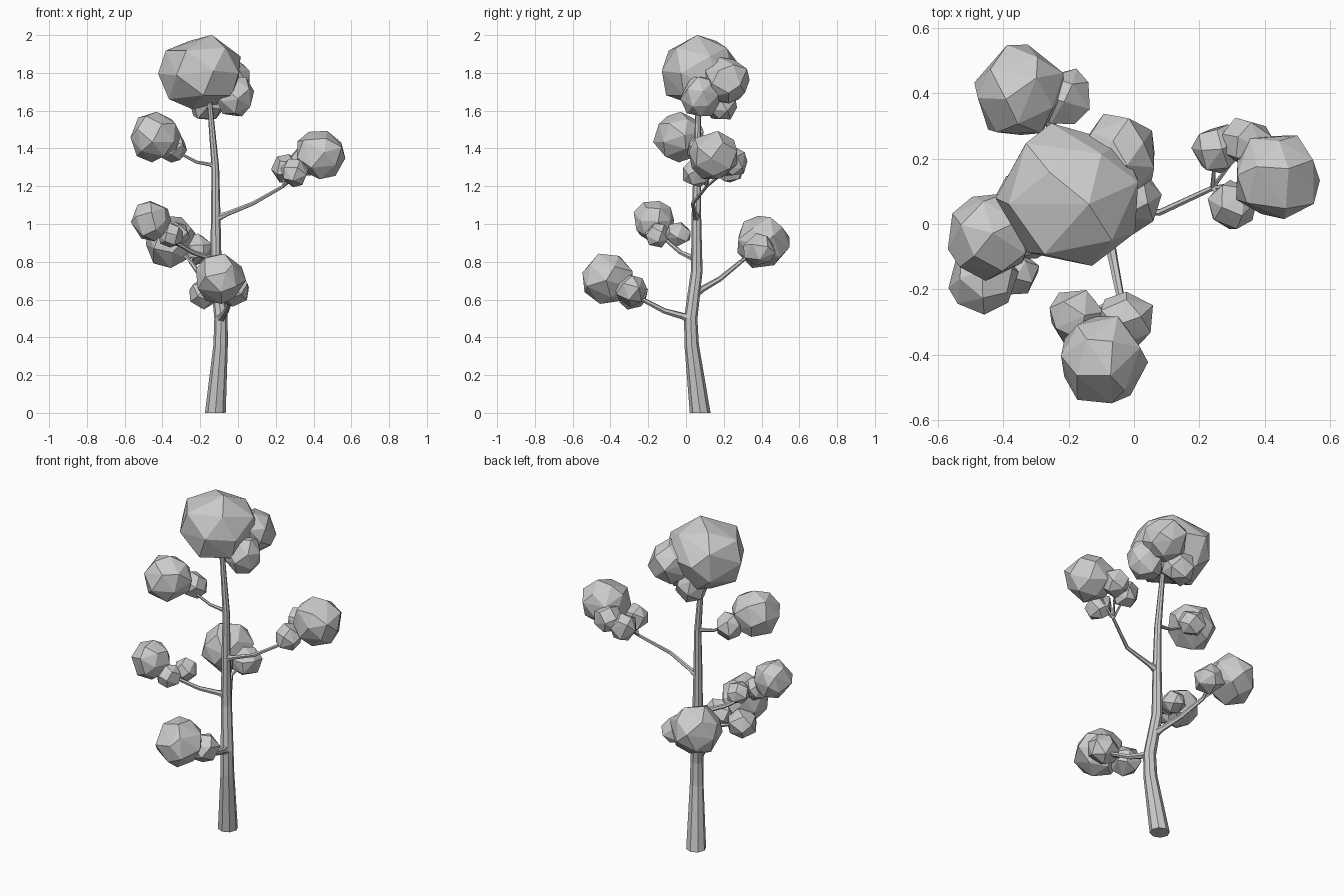
import bpy, bmesh, math, random
from mathutils import Vector, Matrix

if "Cube" in bpy.data.objects:
    bpy.data.objects.remove(bpy.data.objects["Cube"])

random.seed(7)
GOLDEN = math.pi * (3 - math.sqrt(5))


def finish(bm, name):
    bmesh.ops.recalc_face_normals(bm, faces=bm.faces)
    me = bpy.data.meshes.new(name)
    bm.to_mesh(me)
    bm.free()
    bpy.context.collection.objects.link(bpy.data.objects.new(name, me))


def tube(bm, path, radii, sides):
    """Tapered limb along a path."""
    P = [Vector(p) for p in path]
    rings, u = [], None
    for i, p in enumerate(P):
        d = (P[min(i + 1, len(P) - 1)] - P[max(i - 1, 0)]).normalized()
        if p.z == 0:
            d = Vector((0, 0, 1))  # flat cut on the ground
        u = d.orthogonal() if u is None else u - d * u.dot(d)
        u.normalize()
        v = d.cross(u)
        rings.append([bm.verts.new(p + radii[i] * (u * math.cos(a) + v * math.sin(a)))
                      for a in (math.tau * k / sides for k in range(sides))])
    for a, b in zip(rings, rings[1:]):
        for k in range(sides):
            j = (k + 1) % sides
            bm.faces.new((a[k], a[j], b[j], b[k]))
    bm.faces.new(rings[0])
    bm.faces.new(rings[-1])


def leaf_ball(name, centre, r, squash=1):
    """Faceted ball: hull of jittered, evenly spread points, fitted to its size."""
    n = 22 if r > 0.1 else 16
    rot = Matrix.Rotation(random.uniform(0, 6), 3, 'Z') @ Matrix.Rotation(random.uniform(0, 3), 3, 'X')
    pts = []
    for i in range(n):
        h = 1 - (2 * i + 1) / n
        a = i * GOLDEN + random.uniform(-.2, .2)
        s = math.sqrt(1 - h * h)
        pts.append(rot @ Vector((s * math.cos(a), s * math.sin(a), h)) * random.uniform(.96, 1.06))
    lo = [min(p[k] for p in pts) for k in range(3)]
    hi = [max(p[k] for p in pts) for k in range(3)]
    size = (r, r, r * squash)
    bm = bmesh.new()
    for p in pts:
        bm.verts.new([centre[k] + size[k] * (2 * (p[k] - lo[k]) / (hi[k] - lo[k]) - 1) for k in range(3)])
    res = bmesh.ops.convex_hull(bm, input=bm.verts)
    junk = [g for g in res["geom_interior"] if isinstance(g, bmesh.types.BMVert)]
    bmesh.ops.delete(bm, geom=junk, context='VERTS')
    finish(bm, name)


# trunk: leaning, thinning steadily, flared at the ground
TRUNK = [Vector(p) for p in ((-.12, .075, 0), (-.092, .03, .36), (-.09, .025, .5), (-.117, .057, .75),
                             (-.118, .055, 1.05), (-.12, .06, 1.3), (-.155, .065, 1.7))]


def trunk_radius(z):
    return .045 - .019 * z + (.01 if z == 0 else 0)


def trunk_at(z):
    for a, b in zip(TRUNK, TRUNK[1:]):
        if a.z <= z <= b.z:
            return a.lerp(b, (z - a.z) / (b.z - a.z))


bm = bmesh.new()
tube(bm, TRUNK, [trunk_radius(p.z) for p in TRUNK], 8)
finish(bm, "trunk")


def limb(name, z, tip, big, r, smalls, sway=0, small_r=.075):
    """Branch leaving the trunk at z, forking at its tip into one big and some small leaf balls."""
    root, tip = trunk_at(z), Vector(tip)
    t = trunk_radius(z)
    elbow = root.lerp(tip, .55) + Vector((0, sway, -.015))
    bm = bmesh.new()
    tube(bm, (root, root.lerp(elbow, .3), elbow, tip), (t * .9, t * .52, t * .42, t * .34), 6)
    for c in (big, *smalls):
        tube(bm, (tip, c), (t * .3, t * .15), 5)
    finish(bm, name + "_branch")
    leaf_ball(name + "_big_leaves", big, r)
    for i, c in enumerate(smalls):
        leaf_ball(f"{name}_small_leaves_{i}", c, small_r)


# five side limbs, from low to high
limb("front", .5, (-.04, -.23, .6), (-.09, -.415, .71), .133,
     [(-.175, -.285, .63), (-.025, -.29, .645)], small_r=.083)
limb("rear", .63, (-.25, .29, .8), (-.35, .41, .905), .138, [(-.22, .39, .865)], small_r=.085)
limb("left", .81, (-.34, -.1, .91), (-.46, -.17, 1.015), .107,
     [(-.355, -.15, .94), (-.32, -.04, .945)], small_r=.065)
limb("right", 1.03, (.24, .11, 1.2), (.44, .143, 1.365), .128,
     [(.3, .06, 1.27), (.25, .23, 1.295), (.345, .25, 1.33)], sway=-.05)
limb("upper_left", 1.31, (-.3, .04, 1.37), (-.435, -.04, 1.46), .134, [(-.345, .08, 1.4)])

# crown around the trunk top
leaf_ball("crown_main", (-.205, .09, 1.805), .218, .9)
leaf_ball("crown_back", (-.06, .215, 1.76), .122)
leaf_ball("crown_right", (-.02, .075, 1.675), .105)
leaf_ball("crown_under", (-.17, .18, 1.635), .09, .9)
